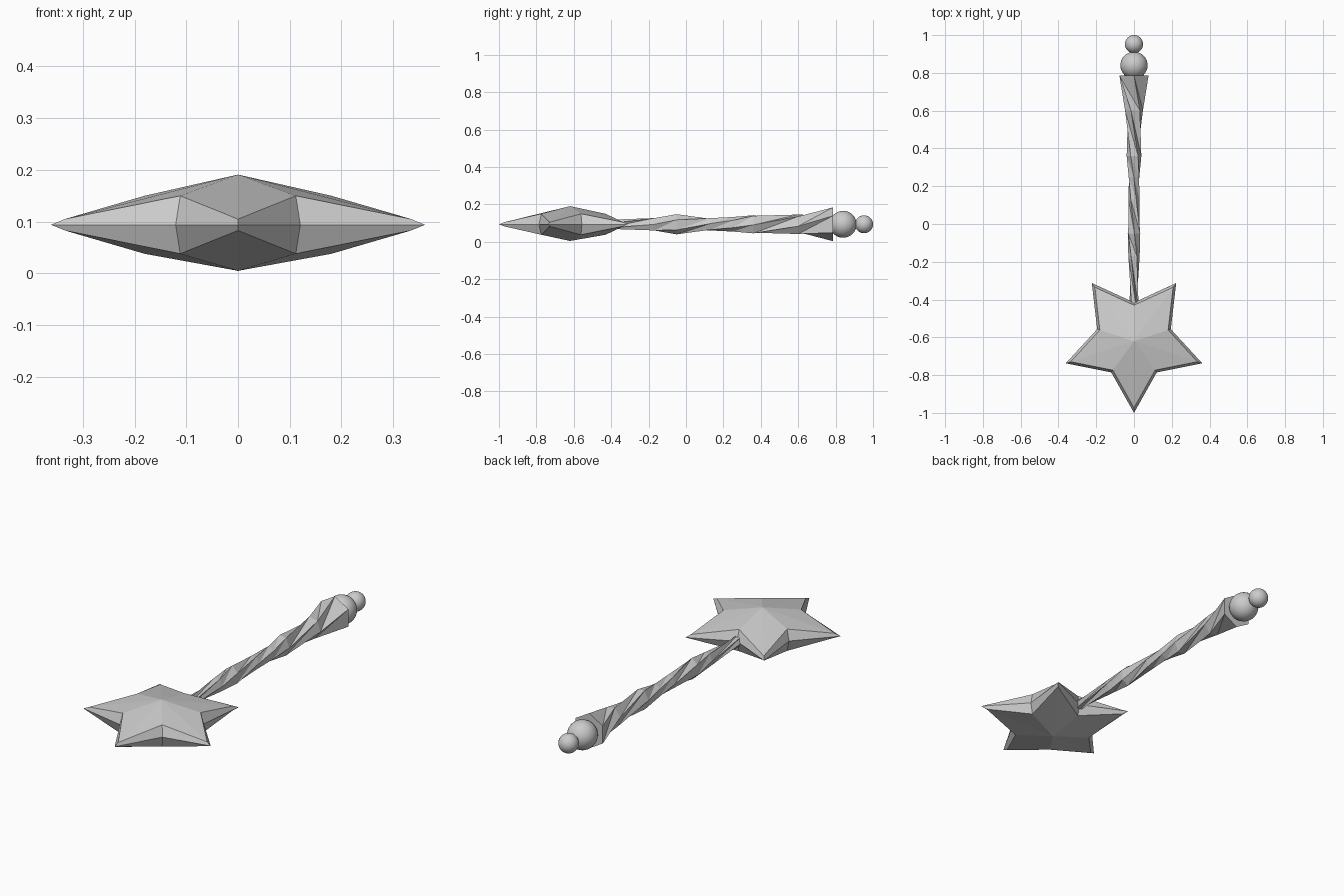
import bpy
import bmesh
from math import sin, cos, pi, radians

if "Cube" in bpy.data.objects:
    bpy.data.objects.remove(bpy.data.objects["Cube"])

ZC = 0.094  # height of the wand's centre line


def finish(bm, name):
    bmesh.ops.recalc_face_normals(bm, faces=bm.faces)
    mesh = bpy.data.meshes.new(name)
    bm.to_mesh(mesh)
    bm.free()
    obj = bpy.data.objects.new(name, mesh)
    bpy.context.collection.objects.link(obj)
    return obj


# Star head: ten-point rim, bevelled inner rings and an apex on both sides
def star_ring(bm, tip_r, valley_r, tip_z, valley_z):
    ring = []
    for i in range(10):
        r, z = (tip_r, tip_z) if i % 2 == 0 else (valley_r, valley_z)
        a = -pi / 2 + i * pi / 5
        ring.append(bm.verts.new((r * cos(a), -0.62 + r * sin(a), ZC + z)))
    return ring


bm = bmesh.new()
rim = star_ring(bm, 0.38, 0.205, 0, 0)
for s, apex_z in ((1, 0.097), (-1, 0.089)):
    inner = star_ring(bm, 0.352, 0.19, 0.011 * s, 0.056 * s)
    apex = bm.verts.new((0, -0.62, ZC + apex_z * s))
    for i in range(10):
        j = (i + 1) % 10
        bm.faces.new((rim[i], rim[j], inner[j], inner[i]))
        bm.faces.new((inner[i], inner[j], apex))
finish(bm, "star_head")

# Handle: twisted six-sided shaft flaring at the end (y, half width, half height)
sections = [(-0.45, 0.025, 0.027), (-0.17, 0.03, 0.038), (-0.05, 0.037, 0.054),
            (0.13, 0.029, 0.036), (0.25, 0.032, 0.039), (0.36, 0.039, 0.054),
            (0.6, 0.048, 0.055), (0.785, 0.089, 0.09)]
bm = bmesh.new()
rings = []
for y, rx, rz in sections:
    phase = radians(90 + 220 * (y - 0.785))
    rings.append([bm.verts.new((rx * cos(phase + k * pi / 3), y,
                                ZC + rz * sin(phase + k * pi / 3))) for k in range(6)])
for a, b in zip(rings, rings[1:]):
    for k in range(6):
        n = (k + 1) % 6
        bm.faces.new((a[k], a[n], b[n]))
        bm.faces.new((a[k], b[n], b[k]))
bm.faces.new(rings[0])
bm.faces.new(rings[-1])
finish(bm, "twisted_handle")

# Pommel balls
for name, y, r in (("large_pommel_ball", 0.84, 0.072), ("small_pommel_ball", 0.952, 0.048)):
    bpy.ops.mesh.primitive_uv_sphere_add(segments=32, ring_count=16, radius=r,
                                         location=(0, y, ZC))
    bpy.context.object.name = name
    bpy.ops.object.shade_smooth()
